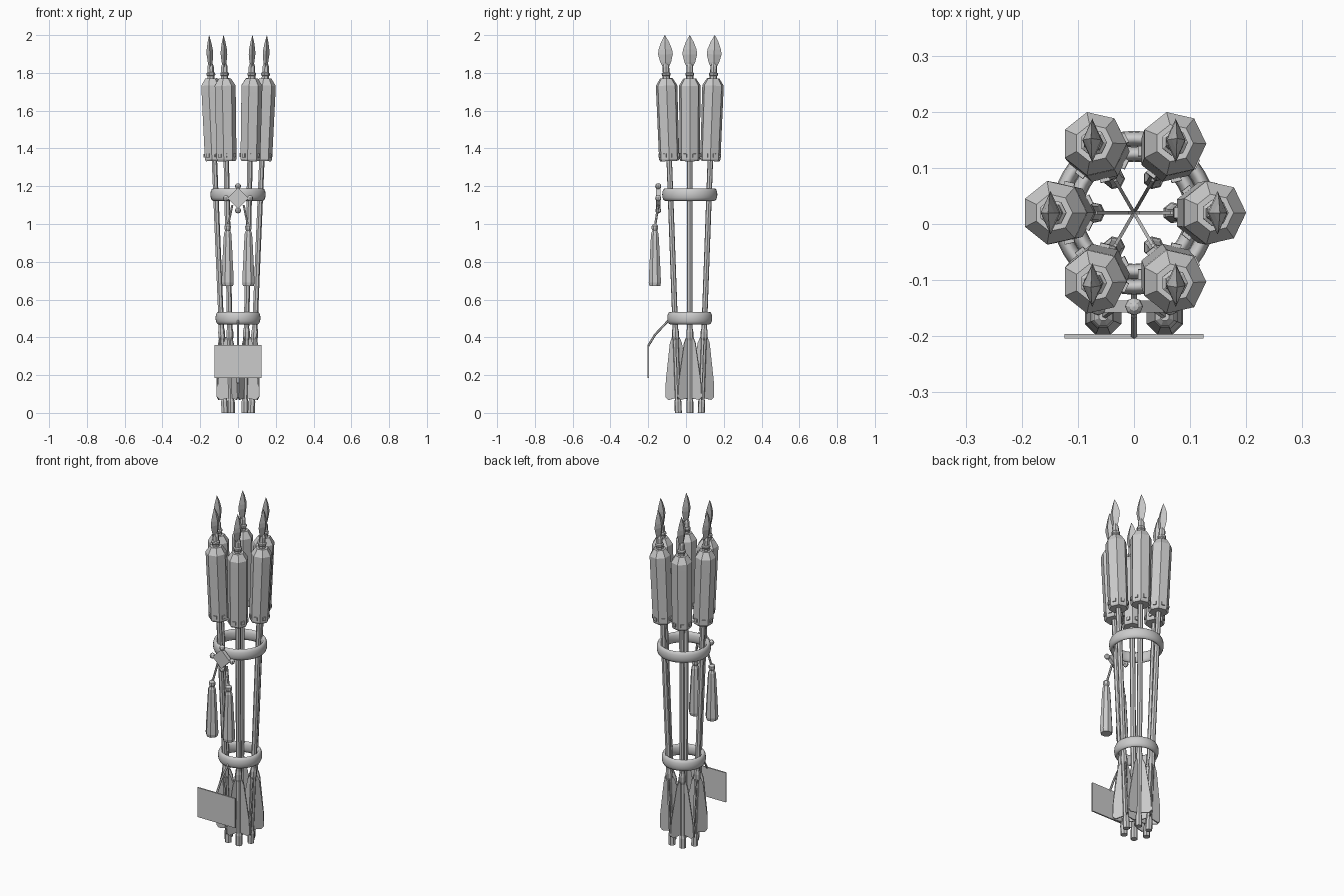
import bpy, bmesh, math
from mathutils import Matrix, Vector

if "Cube" in bpy.data.objects:
    bpy.data.objects.remove(bpy.data.objects["Cube"])

CY = 0.02                      # bundle axis offset in y
R0, R1 = 0.07, 0.153           # arrow radius from the axis at bottom and tip


def make(name, bm, mat=None):
    bmesh.ops.recalc_face_normals(bm, faces=bm.faces[:])
    me = bpy.data.meshes.new(name)
    bm.to_mesh(me)
    bm.free()
    ob = bpy.data.objects.new(name, me)
    bpy.context.collection.objects.link(ob)
    if mat is not None:
        ob.matrix_world = mat
    return ob


def lathe(bm, prof, n, sx=1.0, sy=1.0, phase=0.0, center=(0, 0)):
    """Closed solid from (radius, z) rings."""
    rings = []
    for r, z in prof:
        rings.append([bm.verts.new((center[0] + sx * r * math.cos(phase + 2 * math.pi * i / n),
                                    center[1] + sy * r * math.sin(phase + 2 * math.pi * i / n), z))
                      for i in range(n)])
    for a, b in zip(rings, rings[1:]):
        for i in range(n):
            j = (i + 1) % n
            bm.faces.new((a[i], a[j], b[j], b[i]))
    bm.faces.new(rings[0][::-1])
    bm.faces.new(rings[-1])


def box(bm, loc, size, rot=None):
    m = Matrix.Translation(loc) @ (rot or Matrix()) @ Matrix.Diagonal((*size, 1))
    bmesh.ops.create_cube(bm, size=1, matrix=m)


def rod(bm, p, q, r, n=6):
    p, q = Vector(p), Vector(q)
    d = q - p
    m = Matrix.Translation((p + q) / 2) @ d.to_track_quat('Z', 'Y').to_matrix().to_4x4()
    bmesh.ops.create_cone(bm, cap_ends=True, segments=n, radius1=r, radius2=r, depth=d.length, matrix=m)


# Six tilted rocket arrows
tilt = math.atan((R1 - R0) / 2)
for k in range(6):
    a = k * math.pi / 3
    out = Vector((math.cos(a), math.sin(a), 0))
    axis = Vector((-math.sin(a), math.cos(a), 0))
    mat = Matrix.Translation((R0 * out.x, R0 * out.y + CY, 0.0)) @ Matrix.Rotation(tilt, 4, axis)

    # shaft with nock and fletching bindings
    bm = bmesh.new()
    lathe(bm, [(0.019, 0), (0.019, 0.06), (0.015, 0.075), (0.015, 0.385), (0.019, 0.40),
               (0.019, 0.43), (0.015, 0.45), (0.015, 1.40)], 7)
    make("arrow_shaft", bm, mat)

    # seven sided rocket tube, neck and collar
    bm = bmesh.new()
    lathe(bm, [(0.05, 1.335), (0.055, 1.345), (0.058, 1.70), (0.058, 1.735), (0.034, 1.772)], 7)
    lathe(bm, [(0.02, 1.76), (0.02, 1.785), (0.024, 1.79), (0.024, 1.80), (0.018, 1.805),
               (0.018, 1.835), (0.012, 1.85)], 7)
    for i in range(7):
        t = (i + 0.5) * 2 * math.pi / 7
        box(bm, (0.05 * math.cos(t), 0.05 * math.sin(t), 1.365), (0.012, 0.018, 0.02),
            Matrix.Rotation(t, 4, 'Z'))
    make("rocket_tube", bm, mat)

    # leaf shaped blade
    bm = bmesh.new()
    lathe(bm, [(0.013, 1.825), (0.029, 1.86), (0.039, 1.90), (0.036, 1.925), (0.021, 1.965), (0.001, 2.001)],
          4, sx=0.45)
    make("arrow_blade", bm, mat)

    # three fletching fins, one of them pointing at the bundle axis
    bm = bmesh.new()
    for f in range(3):
        rot = Matrix.Rotation(a + math.pi + f * 2 * math.pi / 3, 4, 'Z')
        pts = [(0, 0.08), (0.058, 0.07), (0.073, 0.085), (0.068, 0.17), (0.035, 0.37), (0.022, 0.40), (0, 0.41)]
        sides = [[bm.verts.new(rot @ Vector((x, s * 0.003, z))) for x, z in pts] for s in (-1, 1)]
        bm.faces.new(sides[0])
        bm.faces.new(sides[1][::-1])
        for i in range(len(pts)):
            j = (i + 1) % len(pts)
            bm.faces.new((sides[0][i], sides[0][j], sides[1][j], sides[1][i]))
    make("fletching", bm, mat)

# Two smooth binding rings
for name, rad, zc in (("lower_ring", 0.119, 0.502), ("upper_ring", 0.146, 1.156)):
    bm = bmesh.new()
    n, m = 48, 12
    rings = []
    for i in range(n):
        t = 2 * math.pi * i / n
        row = []
        for j in range(m):
            u = 2 * math.pi * j / m
            r = rad - 0.014 + 0.014 * math.cos(u)
            row.append(bm.verts.new((r * math.cos(t), CY + r * math.sin(t), zc + 0.033 * math.sin(u))))
        rings.append(row)
    for i in range(n):
        p, q = rings[i], rings[(i + 1) % n]
        for j in range(m):
            bm.faces.new((p[j], q[j], q[(j + 1) % m], p[(j + 1) % m]))
    for f in bm.faces:
        f.smooth = True
    make(name, bm)

# Diamond knot with four corner beads
KY, KZ = -0.147, 1.136
bm = bmesh.new()
box(bm, (0, KY, KZ), (0.08, 0.022, 0.08), Matrix.Rotation(math.pi / 4, 4, 'Y'))
for dx, dz in ((0.064, 0), (-0.064, 0), (0, 0.064), (0, -0.064)):
    bmesh.ops.create_uvsphere(bm, u_segments=8, v_segments=6, radius=0.016,
                              matrix=Matrix.Translation((dx, KY, KZ + dz)))
make("diamond_knot", bm)

# Pair of cords and tassels
for s in (-1, 1):
    bm = bmesh.new()
    rod(bm, (s * 0.03, KY, 1.10), (s * 0.055, -0.165, 0.98), 0.006)
    make("tassel_cord", bm)
    bm = bmesh.new()
    lathe(bm, [(0.008, 1.0), (0.018, 0.99), (0.018, 0.975), (0.014, 0.965), (0.021, 0.95), (0.024, 0.91),
               (0.033, 0.74), (0.035, 0.69), (0.031, 0.672)], 8, phase=math.pi / 8, center=(s * 0.055, -0.165))
    make("tassel", bm)

# Hanging tag and its strap
bm = bmesh.new()
box(bm, (0, -0.2, 0.272), (0.248, 0.008, 0.175))
make("tag_plate", bm)
bm = bmesh.new()
path = [(0, -0.092, 0.49), (0, -0.163, 0.415), (0, -0.2, 0.355)]
for p, q in zip(path, path[1:]):
    rod(bm, p, q, 0.006)
make("tag_strap", bm)
